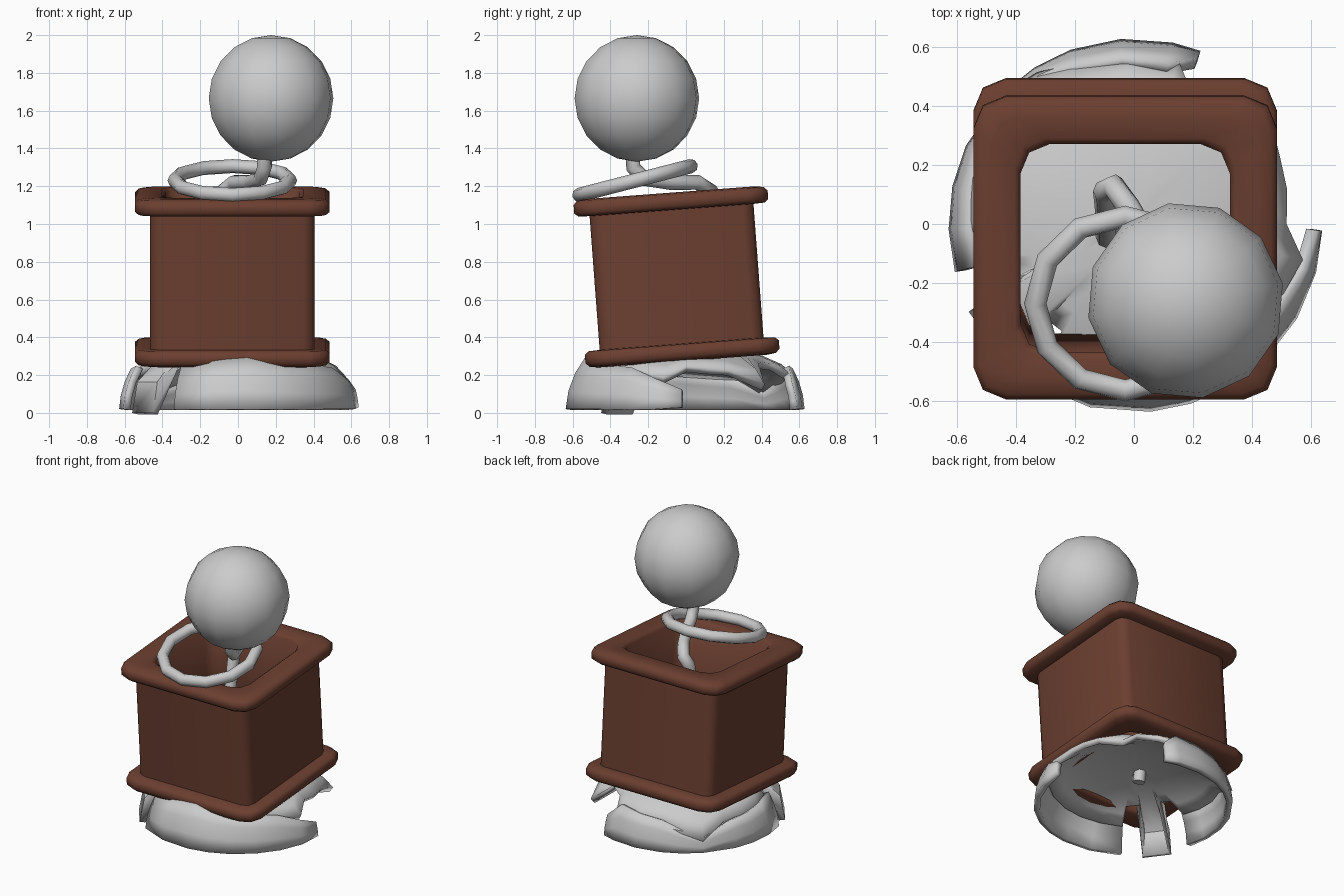
import bpy, bmesh
from math import sin, cos, asin, radians, pi

if "Cube" in bpy.data.objects:
    bpy.data.objects.remove(bpy.data.objects["Cube"])

def shade(ob, angle):
    bpy.ops.object.select_all(action='DESELECT')
    bpy.context.view_layer.objects.active = ob
    ob.select_set(True)
    bpy.ops.object.shade_smooth_by_angle(angle=radians(angle))

def make(name, verts, faces, smooth=30):
    me = bpy.data.meshes.new(name)
    me.from_pydata(verts, [], faces)
    bm = bmesh.new()
    bm.from_mesh(me)
    bmesh.ops.remove_doubles(bm, verts=bm.verts, dist=0.0005)
    bm.to_mesh(me)
    bm.free()
    ob = bpy.data.objects.new(name, me)
    bpy.context.collection.objects.link(ob)
    shade(ob, smooth)
    return ob

# Square hollow case with a rounded flange at each end, leaning forward
def rounded_square(h, r, z):
    pts = []
    for k in range(4):
        a = k * pi / 2
        for j in range(3):
            t = j * pi / 4
            x, y = h - r + r * cos(t), h - r + r * sin(t)
            pts.append((x * cos(a) - y * sin(a), x * sin(a) + y * cos(a), z))
    return pts

half = [(0.435, 0.06, 0.355), (0.495, 0.10, 0.358), (0.515, 0.11, 0.375),
        (0.515, 0.11, 0.42), (0.495, 0.10, 0.44), (0.45, 0.09, 0.447),
        (0.375, 0.10, 0.447), (0.355, 0.10, 0.43)]
lower = [(h, r, -z) for h, r, z in half]
profile = lower[::-1] + half          # inner bottom, outside, inner top
verts, faces = [], []
for h, r, z in profile:
    verts += rounded_square(h, r, z)
n, m = 12, len(profile)
for i in range(m):
    for j in range(n):
        a, b = i * n, ((i + 1) % m) * n
        k = (j + 1) % n
        faces.append((a + j, a + k, b + k, b + j))
case = make("case", verts, faces, 60)
case.location = (-0.03, -0.05, 0.72)
case.rotation_euler = (radians(4.3), 0, 0)
mat = bpy.data.materials.new("brown")
mat.diffuse_color = (0.15, 0.05, 0.03, 1)
mat.use_nodes = True
mat.node_tree.nodes["Principled BSDF"].inputs["Base Color"].default_value = mat.diffuse_color
case.data.materials.append(mat)

# Broken dome: strips between a lower and an upper jagged edge
def shell(name, edge, rows, R, H, power):
    cols = []
    for (a0, l0, u0), (a1, l1, u1) in zip(edge, edge[1:]):
        steps = max(1, round(abs(a1 - a0) / 15))
        for s in range(steps):
            t = s / steps
            cols.append((a0 + (a1 - a0) * t, l0 + (l1 - l0) * t, u0 + (u1 - u0) * t))
    cols.append(edge[-1])
    verts, faces = [], []
    for a, lo, hi in cols:
        a = radians(a)
        p0, p1 = (asin(min(1, z / H) ** (power / 2)) for z in (lo, hi))
        for i in range(rows + 1):
            p = p0 + (p1 - p0) * i / rows
            r = R * cos(p)
            verts.append((r * cos(a), r * sin(a), H * sin(p) ** (2 / power)))
    w = rows + 1
    for c in range(len(cols) - 1):
        for i in range(rows):
            faces.append((c * w + i, (c + 1) * w + i, (c + 1) * w + i + 1, c * w + i + 1))
    ob = make(name, verts, faces, 30)
    sol = ob.modifiers.new("thickness", 'SOLIDIFY')
    sol.thickness = 0.04
    sol.offset = -1
    return ob

cap = [(-122, .21), (-30, .22), (-12, .19), (0, .25), (25, .23), (43, .15), (52, .27),
       (68, .26), (75, .2), (110, .2), (135, .10), (150, .2), (193, .23), (197, .29),
       (204, .29), (208, .0), (225, .0), (228, .29), (236, .29), (238, .21)]
H = 0.36
shell("dome_cap", [(a, z, H) for a, z in cap], 5, 0.635, H, 3)
shell("front_shard", [(-122, .02, .25), (-85, .02, .30), (-60, .02, .27), (-30, .02, .24),
                      (-15, .02, .18), (-2, .03, .125)], 3, 0.64, 0.54, 2)
shell("back_shard", [(69, .02, .16), (78, .02, .25), (110, .02, .22), (135, .02, .12),
                     (155, .02, .2), (195, .02, .25)], 3, 0.63, 0.54, 2)

# Loose ring and bent wire
bpy.ops.mesh.primitive_torus_add(major_segments=12, minor_segments=8, major_radius=0.305,
                                 minor_radius=0.038, location=(-0.03, -0.27, 1.23),
                                 rotation=(radians(14.5), 0, 0))
ring = bpy.context.object
ring.name = "wire_ring"
shade(ring, 50)

cu = bpy.data.curves.new("wire_stem", 'CURVE')
cu.dimensions = '3D'
path = [(-0.09, -0.06, 0.25), (-0.09, 0.02, 0.7), (-0.10, 0.11, 1.12), (-0.07, 0.13, 1.18),
        (-0.02, 0.06, 1.22), (0.06, -0.08, 1.22), (0.12, -0.22, 1.24),
        (0.14, -0.28, 1.30), (0.14, -0.28, 1.42)]
sp = cu.splines.new('POLY')
sp.points.add(len(path) - 1)
for p, co in zip(sp.points, path):
    p.co = (*co, 1)
cu.bevel_depth = 0.04
cu.bevel_resolution = 2
cu.use_fill_caps = True
bpy.context.collection.objects.link(bpy.data.objects.new("wire_stem", cu))

# Ball on the wire
bpy.ops.mesh.primitive_uv_sphere_add(segments=12, ring_count=10, radius=0.335,
                                     location=(0.175, -0.26, 1.665), rotation=(0, 0, radians(10)))
ball = bpy.context.object
ball.name = "ball"
shade(ball, 60)
